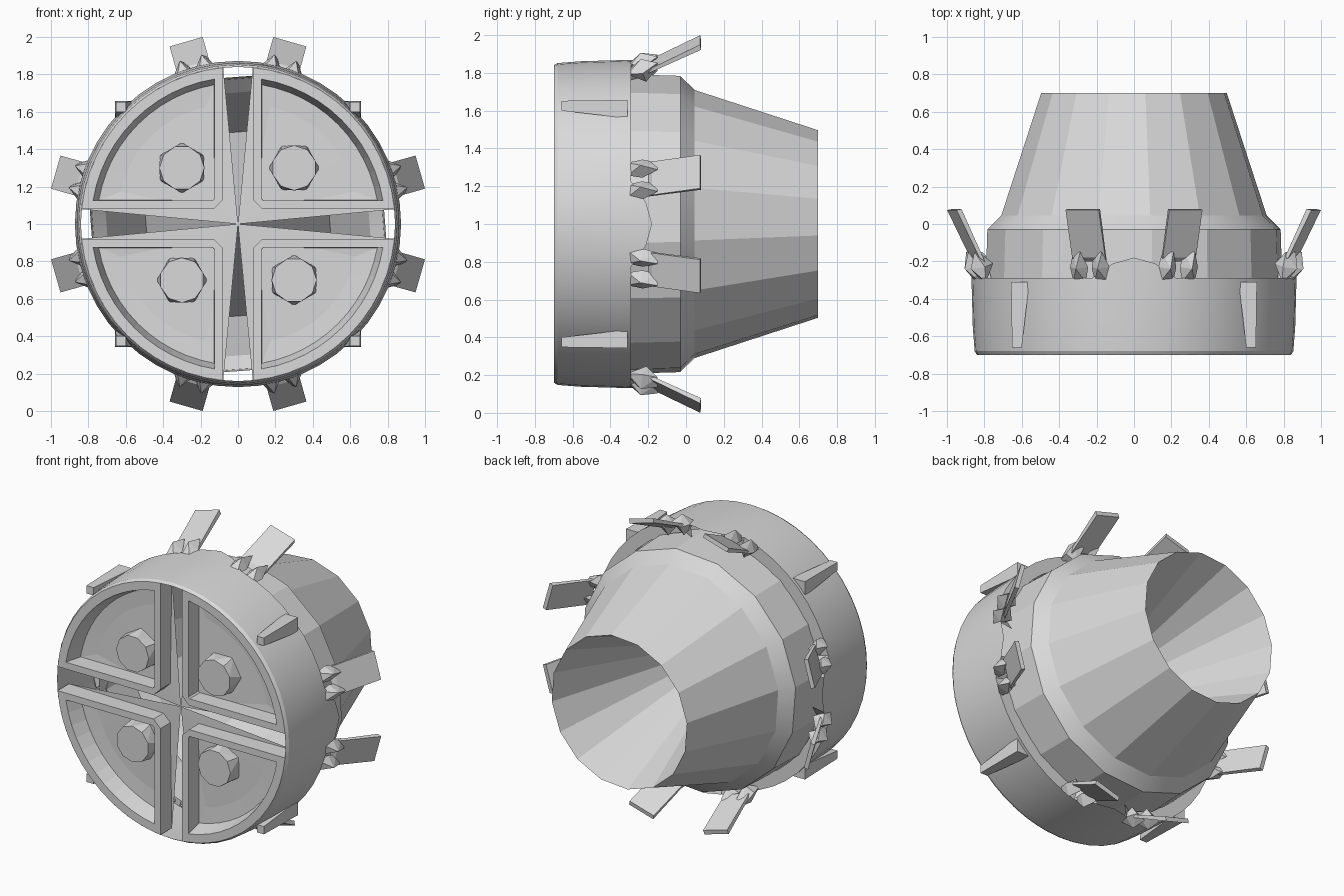
import bpy, bmesh
from math import sin, cos, radians, asin, degrees

cube = bpy.data.objects.get("Cube")
if cube:
    bpy.data.objects.remove(cube, do_unlink=True)

GREY = (0.7, 0.7, 0.7, 1)
metal = bpy.data.materials.new("light grey metal")
metal.use_nodes = True
metal.diffuse_color = GREY
metal.node_tree.nodes["Principled BSDF"].inputs["Base Color"].default_value = GREY


def spin(t, y, r, angle):
    """Point from tangent offset, depth and radius, turned about the main axis."""
    a = radians(angle)
    return (t * cos(a) + r * sin(a), y, 1 - t * sin(a) + r * cos(a))


def build(name, verts, faces, smooth=None):
    me = bpy.data.meshes.new(name)
    me.from_pydata(verts, [], faces)
    bm = bmesh.new()
    bm.from_mesh(me)
    bmesh.ops.recalc_face_normals(bm, faces=bm.faces)
    bm.to_mesh(me)
    bm.free()
    me.materials.append(metal)
    ob = bpy.data.objects.new(name, me)
    bpy.context.collection.objects.link(ob)
    if smooth:
        bpy.ops.object.select_all(action='DESELECT')
        ob.select_set(True)
        bpy.context.view_layer.objects.active = ob
        bpy.ops.object.shade_smooth_by_angle(angle=radians(smooth))
    return ob


def hull(name, points):
    ob = build(name, points, [])
    bm = bmesh.new()
    bm.from_mesh(ob.data)
    bmesh.ops.convex_hull(bm, input=bm.verts)
    bm.to_mesh(ob.data)
    bm.free()


def bands(rows, n):
    """Quads joining closed rows of n points."""
    return [(j * n + i, j * n + (i + 1) % n, (j + 1) * n + (i + 1) % n, (j + 1) * n + i)
            for j in range(rows - 1) for i in range(n)]


# Tapered rear body with the inward funnel
N = 16
profile = [(-0.35, 0.80), (-0.03, 0.79), (0.045, 0.715), (0.70, 0.50)]
verts = [spin(0, y, r, 7 + i * 360 / N) for y, r in profile for i in range(N)]
apex = len(verts)
verts.append((0, -0.58, 1))
faces = bands(len(profile), N)
faces += [(apex - N + i, apex - N + (i + 1) % N, apex) for i in range(N)]
build("rear_body", verts, faces, 20)

# Front ring, its back edge swelling at the four axes
N = 48
verts = []
for y, r in [(-0.70, 0.84), (-0.68, 0.852), (-0.55, 0.862), (None, 0.872), (None, 0.79)]:
    for i in range(N):
        angle = i * 360 / N
        off = abs((angle + 45) % 90 - 45)
        back = -0.29 + 0.11 * max(0, 1 - (off / 14) ** 2)
        verts.append(spin(0, back if y is None else y, r, angle))
faces = [f for k, f in enumerate(bands(5, N))
         if k < 3 * N or k % 12 not in (0, 11)]
build("front_ring", verts, faces, 25)


def outline(edge, corner, radius, y, turn, steps=12):
    """Quarter disc outline with a clipped inner corner."""
    low = degrees(asin(edge / radius))
    pts = [spin(corner, y, edge, turn), spin(edge, y, corner, turn)]
    for i in range(steps + 1):
        a = radians(low + (90 - 2 * low) * i / steps)
        pts.append(spin(radius * sin(a), y, radius * cos(a), turn))
    return pts


for q in range(4):
    turn = q * 90
    # Raised quarter frame with a shallow dished floor
    rows = [outline(0.08, 0.13, 0.84, -0.58, turn), outline(0.08, 0.13, 0.84, -0.70, turn),
            outline(0.125, 0.135, 0.785, -0.70, turn), outline(0.127, 0.137, 0.755, -0.59, turn)]
    n = len(rows[0])
    verts = sum(rows, [])
    mid = len(verts)
    verts.append(spin(0.30, -0.57, 0.30, turn))
    faces = bands(4, n) + [(mid - n + i, mid - n + (i + 1) % n, mid) for i in range(n)]
    build("quarter_frame", verts, faces)

    # Backing sector, pointed at the centre
    arc = [spin(0, -0.58, 0.845, turn + 5.4 + 79.2 * i / 12) for i in range(13)]
    build("backing_sector", [(0, -0.60, 1)] + arc, [(0, i, i + 1) for i in range(1, 13)])

    # Bolt: hexagonal foot rising to a rounder head
    foot = [spin(0.30 + 0.135 * cos(radians(a)), -0.57, 0.30 + 0.135 * sin(radians(a)), turn)
            for a in range(0, 360, 60)]
    head = [spin(0.30 + 0.12 * cos(radians(a)), -0.68, 0.30 + 0.12 * sin(radians(a)), turn)
            for a in range(18, 378, 36)]
    hull("bolt", foot + head)

    # Corner fin on the diagonal
    fin = []
    for y, inner, outer in [(-0.66, 0.60, 0.652), (-0.31, 0.56, 0.657)]:
        fin += [spin(a, y, b, turn) for a in (inner, outer) for b in (inner, outer)]
    hull("corner_fin", fin)

    for side in (-1, 1):
        angle = turn + side * 15.9
        # Flared flap
        hull("flap", [spin(t, y, r, angle) for t in (-0.092, 0.092)
                      for y, r in [(-0.20, 0.855), (-0.18, 0.885), (0.08, 0.985), (0.075, 1.013)]])
        # Pair of faceted clips holding the flap
        for t in (-0.06, 0.06):
            hull("clip", [spin(t - 0.05, -0.23, 0.86, angle), spin(t + 0.05, -0.23, 0.86, angle),
                          spin(t - 0.035, -0.31, 0.85, angle), spin(t + 0.035, -0.31, 0.85, angle),
                          spin(t, -0.24, 0.925, angle), spin(t + 0.02, -0.15, 0.91, angle),
                          spin(t - 0.03, -0.15, 0.87, angle), spin(t, -0.21, 0.80, angle)])
